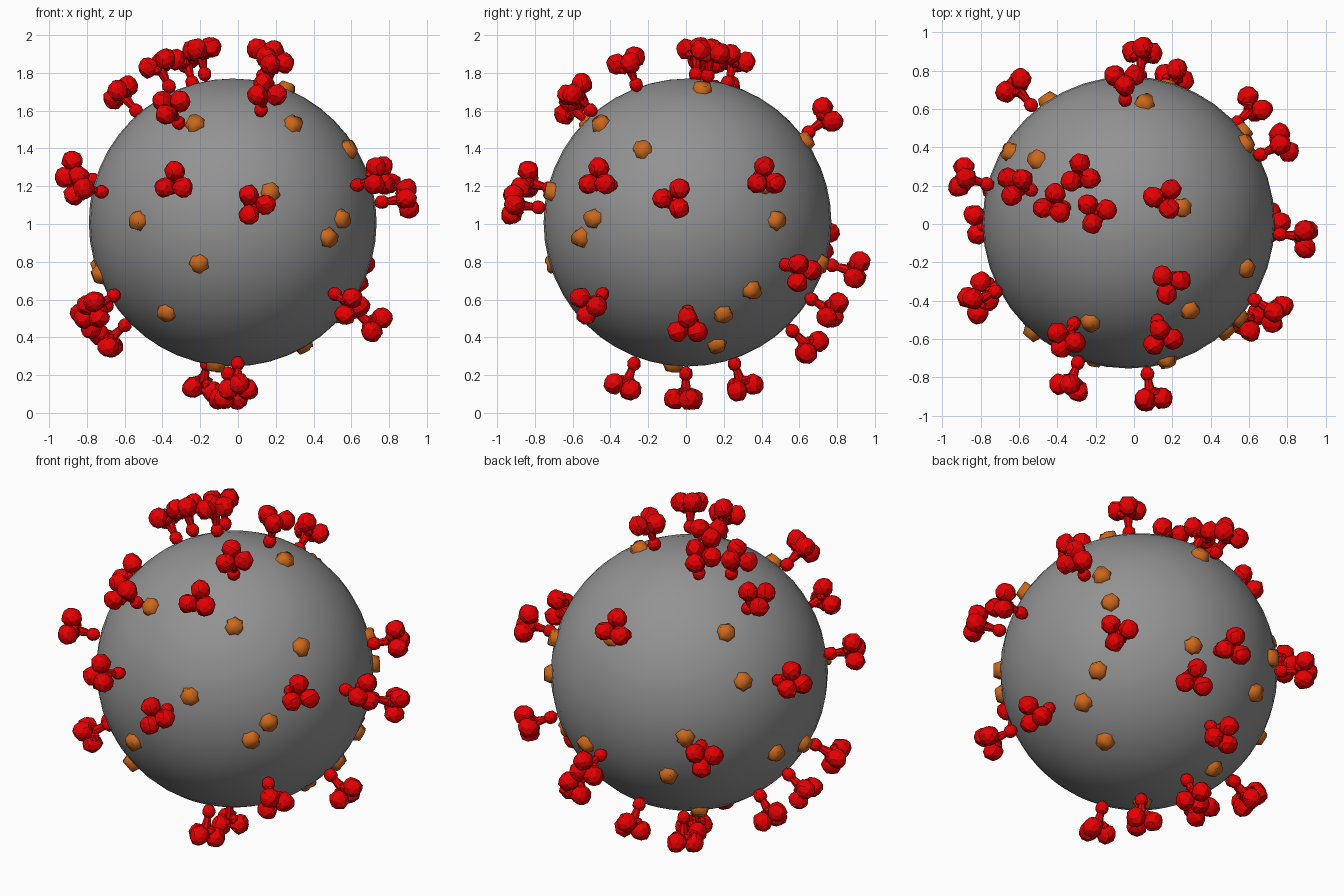
import bpy, bmesh, random
from math import sin, cos, radians, pi
from mathutils import Vector, Matrix

if "Cube" in bpy.data.objects:
    bpy.data.objects.remove(bpy.data.objects["Cube"])

random.seed(4)
C = Vector((-0.028, 0.008, 1.008))   # centre of the body
R = 0.762                            # body radius


def material(name, rgb):
    m = bpy.data.materials.new(name)
    m.diffuse_color = (*rgb, 1)
    m.use_nodes = True
    m.node_tree.nodes["Principled BSDF"].inputs["Base Color"].default_value = m.diffuse_color
    return m


grey = material("grey", (0.29, 0.29, 0.29))
red = material("red", (0.8, 0.0, 0.001))
orange = material("orange", (0.6, 0.14, 0.012))


def lump(bm, centre, size, subdiv=2, jitter=0.07):
    """Irregular rounded lump."""
    vs = bmesh.ops.create_icosphere(bm, subdivisions=subdiv, radius=1)["verts"]
    for v in vs:
        k = 1 + random.uniform(-jitter, jitter)
        v.co = Vector([a * k * s + c for a, s, c in zip(v.co, size, centre)])


def finish(bm, name, mat):
    me = bpy.data.meshes.new(name)
    bm.to_mesh(me)
    bm.free()
    me.materials.append(mat)
    return me


def place(name, mesh, direction, radius, roll=0):
    """Stand a mesh on the body, its z axis pointing outwards."""
    d = Vector(direction).normalized()
    ob = bpy.data.objects.new(name, mesh)
    ob.matrix_world = (Matrix.Translation(C + d * radius)
                       @ d.to_track_quat('Z', 'Y').to_matrix().to_4x4()
                       @ Matrix.Rotation(radians(roll), 4, 'Z'))
    bpy.context.collection.objects.link(ob)


# body
bpy.ops.mesh.primitive_uv_sphere_add(segments=40, ring_count=24, radius=R, location=C)
body = bpy.context.object
body.name = "body"
body.data.materials.append(grey)
bpy.ops.object.shade_smooth()

# spike: foot ball, short neck and three-lobed head (origin on the body surface)
bm = bmesh.new()
lump(bm, (0, 0, 0.038), (0.037, 0.037, 0.04), 2, 0.04)
bmesh.ops.create_cone(bm, cap_ends=True, segments=8, radius1=0.018, radius2=0.032,
                      depth=0.09, matrix=Matrix.Translation((0, 0, 0.105)))
for i in range(3):
    a = pi / 2 + i * 2 * pi / 3
    lump(bm, (0.06 * cos(a), 0.06 * sin(a), 0.174), (0.055, 0.055, 0.057))
    lump(bm, (0.035 * cos(a + 0.5), 0.035 * sin(a + 0.5), 0.142), (0.034, 0.034, 0.03), 1)
spike_mesh = finish(bm, "spike", red)

# bump: rounded-off orange knob
bm = bmesh.new()
bmesh.ops.create_cone(bm, cap_ends=True, segments=7, radius1=0.06, radius2=0.042, depth=0.064)
bmesh.ops.subdivide_edges(bm, edges=bm.edges[:], cuts=1, use_grid_fill=True)
for v in bm.verts:
    v.co += Vector([random.uniform(-0.006, 0.006) for _ in range(3)])
bump_mesh = finish(bm, "bump", orange)
bump_mesh.shade_smooth()

# spike directions from the body centre
spikes = [
    # front
    (-.29, -.80, .20), (.11, -.88, .09, -90), (-.32, -.59, .59, 60), (.166, -.57, .66),
    # right
    (.73, -.45, .22), (.88, -.07, .12, 90), (.78, .40, .23), (.60, -.50, -.42, 30),
    (.71, 0, -.52), (.63, .58, -.25, 40),
    # back
    (.07, .88, -.26), (.24, .76, -.47), (-.06, .63, -.65), (-.02, .75, .56),
    (-.59, .71, -.09, 50),
    # left
    (-.81, .22, .25), (-.57, .19, .66, 40), (-.77, -.40, .18, 20), (-.70, -.34, -.43, 70),
    (-.63, .15, -.60), (-.74, .0, -.49, 40),
    # top
    (.18, .12, .87, 80), (-.38, .09, .81, 90), (-.17, .05, .9, 150), (-.24, .24, .83, 20),
    (.21, -.31, .83, 130),
    # bottom
    (.03, -.33, -.87), (-.03, -.01, -.92, 60), (-.16, .29, -.87, 30),
]
for n, s in enumerate(spikes):
    place(f"spike_{n + 1}", spike_mesh, s[:3], R, s[3] if len(s) > 3 else 0)

# bump directions from the body centre
bumps = [
    (-.20, -.52, .52), (.32, -.46, .52), (.62, -.24, .39), (.20, -.71, .16),
    (.58, -.50, .02), (.51, -.57, -.08), (-.50, -.57, .01), (-.18, -.71, -.22),
    (-.35, -.48, -.48), (-.71, -.09, -.28), (.38, .16, -.66), (-.09, -.08, -.76),
    (.29, .08, .73), (.60, .47, .01), (.61, .41, .20), (.58, .34, -.36),
    (.56, .19, -.49), (.085, .64, .44), (.20, .71, -.22), (-.48, .33, .5),
    (-.617, .367, .25), (-.42, .64, -.04), (-.30, .63, -.30), (-.70, .18, -.23),
    (-.28, .30, -.64),
]
for n, b in enumerate(bumps):
    place(f"bump_{n + 1}", bump_mesh, b, R, n * 50)
